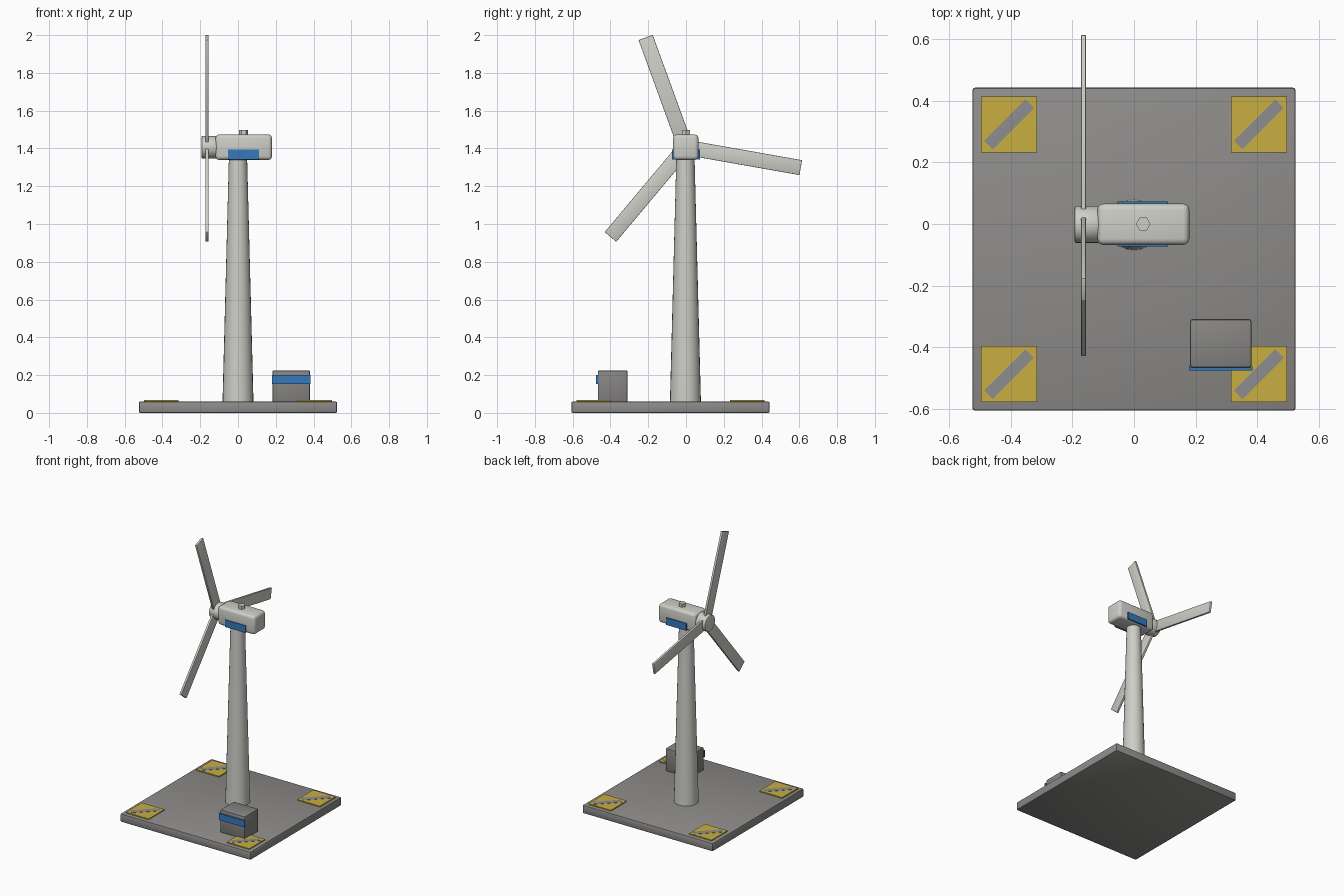
import bpy, bmesh, math
from mathutils import Matrix, Vector

cube = bpy.data.objects.get("Cube")
if cube:
    bpy.data.objects.remove(cube, do_unlink=True)


def material(name, r, g, b):
    m = bpy.data.materials.new(name)
    m.use_nodes = True
    m.diffuse_color = (r, g, b, 1)
    m.node_tree.nodes["Principled BSDF"].inputs["Base Color"].default_value = (r, g, b, 1)
    return m


white = material("off_white", 0.62, 0.62, 0.58)
concrete = material("concrete_grey", 0.27, 0.265, 0.255)
cabinet_grey = material("cabinet_grey", 0.24, 0.235, 0.225)
yellow = material("warning_yellow", 0.58, 0.43, 0.055)
stripe_grey = material("stripe_grey", 0.27, 0.27, 0.285)
blue = material("panel_blue", 0.035, 0.19, 0.5)


def finish(name, bm, mat, bevel=0, segments=1, angle=35):
    """Bevel hard edges, then turn the bmesh into a shaded object."""
    if bevel:
        hard = [e for e in bm.edges if e.calc_face_angle(0) > math.radians(50)]
        bmesh.ops.bevel(bm, geom=hard, offset=bevel, segments=segments,
                        profile=0.5, affect='EDGES')
    bmesh.ops.recalc_face_normals(bm, faces=bm.faces)
    mesh = bpy.data.meshes.new(name)
    bm.to_mesh(mesh)
    bm.free()
    mesh.materials.append(mat)
    ob = bpy.data.objects.new(name, mesh)
    bpy.context.collection.objects.link(ob)
    bpy.ops.object.select_all(action='DESELECT')
    ob.select_set(True)
    bpy.context.view_layer.objects.active = ob
    bpy.ops.object.shade_smooth_by_angle(angle=math.radians(angle))
    return ob


def box(name, lo, hi, mat, bevel=0, segments=1, turn=Matrix()):
    lo, hi = Vector(lo), Vector(hi)
    bm = bmesh.new()
    bmesh.ops.create_cube(bm, size=1, matrix=turn @ Matrix.Translation((lo + hi) / 2)
                          @ Matrix.Diagonal((*(hi - lo), 1)))
    return finish(name, bm, mat, bevel, segments)


def cone(name, start, end, r1, r2, sides, mat, bevel=0, segments=1, spin=0):
    start, end = Vector(start), Vector(end)
    axis = end - start
    bm = bmesh.new()
    place = (Matrix.Translation((start + end) / 2)
             @ axis.to_track_quat('Z', 'Y').to_matrix().to_4x4()
             @ Matrix.Rotation(spin, 4, 'Z'))
    bmesh.ops.create_cone(bm, cap_ends=True, segments=sides, radius1=r1,
                          radius2=r2, depth=axis.length, matrix=place)
    return finish(name, bm, mat, bevel, segments)


# Ground slab, set back to front around the tower
slab_y = -0.082
box("base_slab", (-0.525, slab_y - 0.525, 0), (0.525, slab_y + 0.525, 0.06),
    concrete, 0.008, 2)

# Corner warning plates with a diagonal stripe
for side, sx in (("left", 1), ("right", -1)):
    for end, sy in (("front", -1), ("back", 1)):
        x, y = sx * 0.406, slab_y + sy * 0.406
        box(f"warning_plate_{end}_{side}", (x - 0.091, y - 0.091, 0.059),
            (x + 0.091, y + 0.091, 0.067), yellow)
        turn = Matrix.Translation((x, y, 0)) @ Matrix.Rotation(math.pi / 4, 4, 'Z')
        box(f"warning_stripe_{end}_{side}", (-0.095, -0.02, 0.064),
            (0.095, 0.02, 0.0685), stripe_grey, turn=turn)

# Tower
cone("tower", (0, -0.003, 0.058), (0, -0.003, 1.36), 0.082, 0.048, 24, white)

# Nacelle with a side panel on each flank and a vent on the roof
box("nacelle", (-0.119, -0.068, 1.339), (0.18, 0.066, 1.474), white, 0.02, 3)
for side, s in (("right", -1), ("left", 1)):
    y0, y1 = sorted((s * 0.062, s * 0.073))
    box(f"nacelle_panel_{side}", (-0.053, y0, 1.342), (0.111, y1, 1.394), blue)
cone("roof_vent", (0.03, 0, 1.46), (0.03, 0, 1.498), 0.0235, 0.0235, 6, white,
     spin=math.pi / 2)

# Rotor hub and three blades
hub = Vector((-0.164, -0.002, 1.406))
cone("rotor_hub", (-0.11, hub.y, hub.z), (-0.194, hub.y, hub.z), 0.06, 0.06, 24,
     white, 0.008, 2)
for i in range(3):
    turn = (Matrix.Translation(hub)
            @ Matrix.Rotation(math.radians(20 + 120 * i), 4, 'X'))
    box(f"blade_{i + 1}", (-0.008, -0.04, 0.02), (0.008, 0.04, 0.619), white,
        0.003, 2, turn)

# Equipment cabinet with a band across its front
box("cabinet", (0.182, -0.467, 0.058), (0.382, -0.309, 0.225), cabinet_grey, 0.008, 2)
box("cabinet_band", (0.179, -0.477, 0.153), (0.385, -0.464, 0.201), blue)
